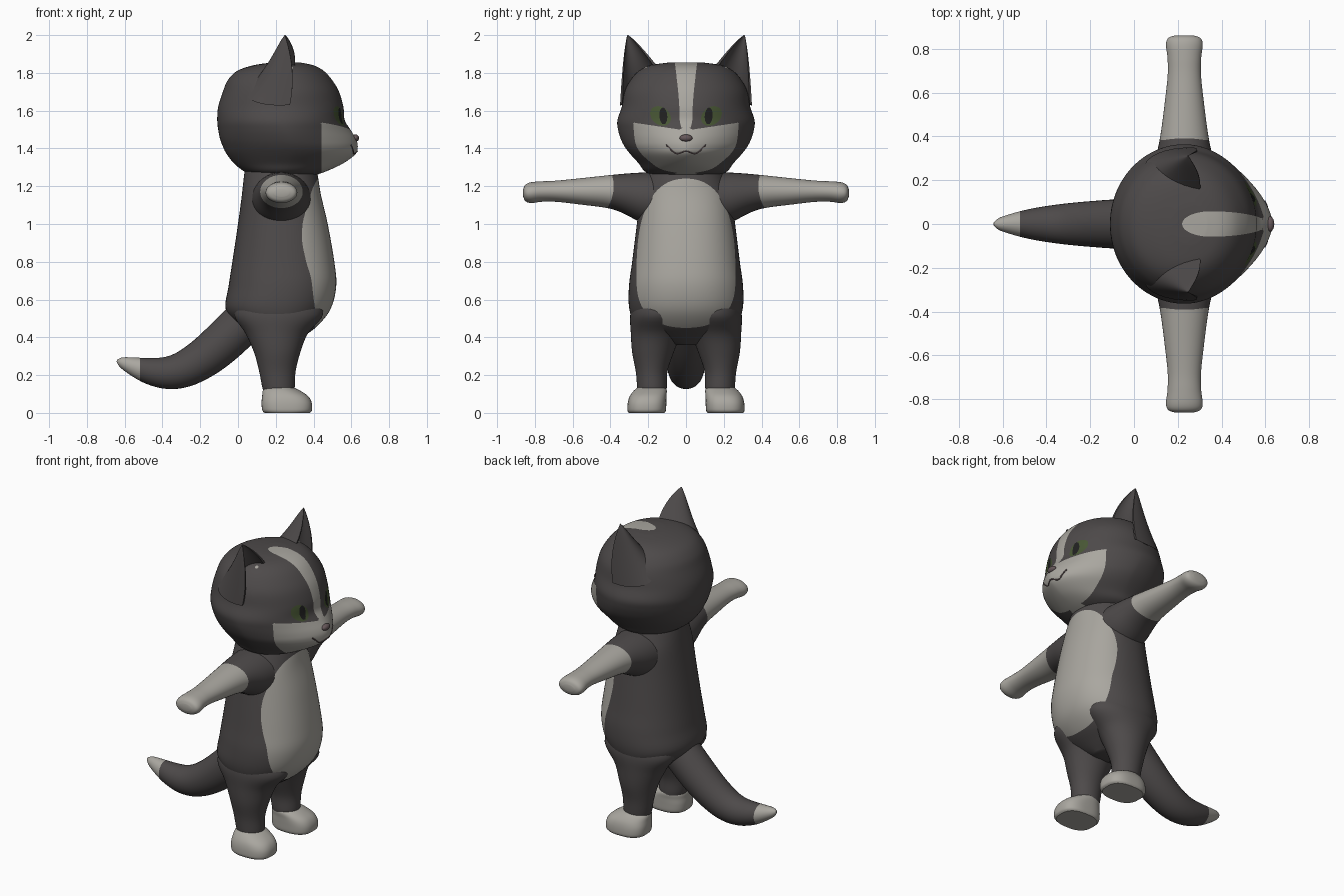
import bpy, bmesh, math
from mathutils import Vector
from mathutils.bvhtree import BVHTree

if "Cube" in bpy.data.objects:
    bpy.data.objects.remove(bpy.data.objects["Cube"])


def material(name, rgb):
    m = bpy.data.materials.new(name)
    m.diffuse_color = (*rgb, 1)
    m.use_nodes = True
    m.node_tree.nodes["Principled BSDF"].inputs["Base Color"].default_value = m.diffuse_color
    return m


FUR = material("dark_grey_fur", (0.075, 0.068, 0.068))
WHITE = material("off_white_fur", (0.40, 0.385, 0.35))
GREEN = material("eye_green", (0.065, 0.095, 0.035))
BLACK = material("pupil_black", (0.015, 0.015, 0.015))
NOSE = material("nose_pink_grey", (0.13, 0.095, 0.10))


def spline(rows, steps):
    """Catmull-Rom interpolation through rows of numbers."""
    out, last = [], len(rows) - 1
    for i in range(last):
        a, b, c, d = (rows[min(max(i + k, 0), last)] for k in (-1, 0, 1, 2))
        for j in range(steps):
            t = j / steps
            out.append([q + 0.5 * t * (r - p + t * (2*p - 5*q + 4*r - s + t * (3*(q - r) + s - p)))
                        for p, q, r, s in zip(a, b, c, d)])
    return out + [list(rows[-1])]


def loft(name, rings, mat):
    """Skin a list of closed point rings and cap both ends."""
    bm = bmesh.new()
    loops = [[bm.verts.new(p) for p in ring] for ring in rings]
    n = len(loops[0])
    for a, b in zip(loops, loops[1:]):
        for i in range(n):
            j = (i + 1) % n
            bm.faces.new((a[i], a[j], b[j], b[i]))
    bm.faces.new(loops[0])
    bm.faces.new(loops[-1])
    bmesh.ops.recalc_face_normals(bm, faces=bm.faces)
    me = bpy.data.meshes.new(name)
    bm.to_mesh(me)
    bm.free()
    ob = bpy.data.objects.new(name, me)
    bpy.context.collection.objects.link(ob)
    me.materials.append(mat)
    return smooth(ob)


def smooth(ob):
    ob.data.polygons.foreach_set("use_smooth", [True] * len(ob.data.polygons))
    ob.data.set_sharp_from_angle(angle=math.radians(40))
    return ob


def paint(ob, f, mat):
    """Cut the mesh along f = 0 and colour the faces where f > 0."""
    ob.data.materials.append(mat)
    bm = bmesh.new()
    bm.from_mesh(ob.data)
    bmesh.ops.triangulate(bm, faces=bm.faces)
    cuts = set()
    for e in list(bm.edges):
        a, b = e.verts
        if (f(a.co) > 0) == (f(b.co) > 0):
            continue
        lo, hi, inside = 0.0, 1.0, f(a.co) > 0
        for _ in range(12):
            mid = (lo + hi) / 2
            if (f(a.co.lerp(b.co, mid)) > 0) == inside:
                lo = mid
            else:
                hi = mid
        cuts.add(bmesh.utils.edge_split(e, a, min(max(lo, 0.001), 0.999))[1])
    for face in list(bm.faces):
        pair = [v for v in face.verts if v in cuts]
        if len(pair) == 2:
            bmesh.utils.face_split(face, pair[0], pair[1])
    for face in bm.faces:
        if f(face.calc_center_median()) > 0:
            face.material_index = len(ob.data.materials) - 1
    bm.to_mesh(ob.data)
    bm.free()
    smooth(ob)


def spow(v, e):
    return math.copysign(abs(v) ** e, v)


def stack(name, rows, mat, side=1, steps=5, n=64):
    """Horizontal sections: z, back x, front x, centre y, half width, front roundness."""
    rings = []
    for z, x0, x1, y, w, p in spline(rows, steps):
        ring, c, a = [], (x0 + x1) / 2, (x1 - x0) / 2
        for i in range(n):
            t = math.tau * i / n
            q = 2 / (p if math.cos(t) > 0 else max(p, 2))
            ring.append((c + a * spow(math.cos(t), q), side * (y + w * spow(math.sin(t), q)), z))
        rings.append(ring)
    return loft(name, rings, mat)


def ball(name, loc, scale, mat):
    bpy.ops.mesh.primitive_uv_sphere_add(segments=20, ring_count=12, location=loc)
    ob = bpy.context.object
    ob.name, ob.scale = name, scale
    ob.data.materials.append(mat)
    return smooth(ob)


# Torso with egg-shaped belly patch
body = stack("body", [
    (0.36, 0.13, 0.28, 0, 0.06, 2), (0.40, 0.06, 0.34, 0, 0.18, 2), (0.46, 0.00, 0.42, 0, 0.265, 2.1),
    (0.55, -0.065, 0.49, 0, 0.30, 2.2), (0.67, -0.05, 0.52, 0, 0.302, 2.2), (0.80, -0.03, 0.51, 0, 0.285, 2.2),
    (1.00, 0.00, 0.475, 0, 0.26, 2.2), (1.15, 0.02, 0.44, 0, 0.24, 2.2), (1.24, 0.03, 0.425, 0, 0.21, 2.1),
    (1.32, 0.04, 0.41, 0, 0.18, 2)], FUR)


def belly(v):
    h = abs(v.z - 0.72) / (0.52 if v.z > 0.72 else 0.27)
    return min(1 - h ** 2.7 - (abs(v.y) / 0.262) ** 2.3, v.x - 0.25)


paint(body, belly, WHITE)

# Head, muzzle included in the pointed front sections
head = stack("head", [
    (1.255, 0.08, 0.40, 0, 0.17, 2), (1.28, 0.03, 0.47, 0, 0.22, 1.9), (1.32, -0.02, 0.555, 0, 0.25, 1.7),
    (1.37, -0.06, 0.622, 0, 0.295, 1.6), (1.41, -0.08, 0.634, 0, 0.325, 1.6), (1.45, -0.095, 0.625, 0, 0.345, 1.62),
    (1.50, -0.105, 0.595, 0, 0.36, 1.75), (1.55, -0.11, 0.565, 0, 0.363, 1.95), (1.62, -0.105, 0.558, 0, 0.34, 2),
    (1.70, -0.08, 0.535, 0, 0.325, 2), (1.76, -0.055, 0.50, 0, 0.295, 2), (1.81, -0.005, 0.455, 0, 0.25, 2),
    (1.84, 0.08, 0.40, 0, 0.19, 2), (1.855, 0.18, 0.33, 0, 0.09, 2)], FUR, n=96)


def mask(v):
    cheeks = min(v.x - 0.443, 1.495 + 0.15 * abs(v.y) - v.z)
    reach = (v.x - 0.35) / (0.13 if v.x < 0.35 else 0.26)
    blaze = 0.1 * (1 - reach ** 2 - (v.y / 0.058) ** 2)
    strip = min(v.x - 0.42, 0.027 - abs(v.y))
    return max(cheeks, blaze, strip)


def oval(y, z, ry, rz):
    def f(v):
        dy = abs(v.y) - y
        return min(1 - (dy / ry) ** 2 - ((v.z - z - 0.25 * dy) / rz) ** 2, v.x - 0.3)
    return f


paint(head, mask, WHITE)
paint(head, oval(0.135, 1.572, 0.055, 0.05), GREEN)
paint(head, oval(0.120, 1.572, 0.021, 0.043), BLACK)

# Nose and mouth line laid on the muzzle
ball("nose", (0.622, 0, 1.455), (0.019, 0.034, 0.019), NOSE)
tree = BVHTree.FromPolygons([v.co for v in head.data.vertices], [p.vertices[:] for p in head.data.polygons])
curve = bpy.data.curves.new("mouth", "CURVE")
curve.dimensions, curve.bevel_depth, curve.bevel_resolution = "3D", 0.004, 1
line = curve.splines.new("POLY")
line.points.add(20)
for i, pt in enumerate(line.points):
    y = (i - 10) * 0.0105
    z = 1.375 + 0.03 * (y / 0.1) ** 2 + 0.01 * math.cos(y * 60)
    hit = tree.ray_cast(Vector((2, y, z)), Vector((-1, 0, 0)))[0]
    pt.co = (hit.x, y, z, 1)
curve.materials.append(NOSE)
bpy.context.collection.objects.link(bpy.data.objects.new("mouth", curve))

# Tail
path = spline([(0.02, 0.47, 0.115), (-0.09, 0.365, 0.112), (-0.19, 0.285, 0.105), (-0.29, 0.230, 0.096),
               (-0.38, 0.212, 0.085), (-0.47, 0.222, 0.070), (-0.55, 0.245, 0.050), (-0.615, 0.268, 0.028),
               (-0.641, 0.277, 0.006)], 4)
rings = []
for i, (x, z, r) in enumerate(path):
    a, b = path[max(i - 1, 0)], path[min(i + 1, len(path) - 1)]
    d = Vector((b[0] - a[0], 0, b[1] - a[1])).normalized()
    up = Vector((-d.z, 0, d.x))
    rings.append([Vector((x, r * math.sin(t), z)) + up * r * math.cos(t)
                  for t in (math.tau * k / 32 for k in range(32))])
paint(loft("tail", rings, FUR), lambda v: -0.52 - v.x, WHITE)

for s, label in ((1, "left"), (-1, "right")):
    # Leg and foot
    stack(label + "_leg", [
        (0.08, 0.15, 0.29, 0.18, 0.07, 2), (0.13, 0.13, 0.30, 0.180, 0.078, 2), (0.22, 0.112, 0.305, 0.182, 0.084, 2),
        (0.32, 0.085, 0.33, 0.175, 0.11, 2), (0.42, 0.04, 0.37, 0.16, 0.132, 2), (0.52, -0.02, 0.45, 0.15, 0.145, 2),
        (0.62, 0.02, 0.42, 0.14, 0.13, 2)], FUR, s)
    stack(label + "_foot", [
        (0.0, 0.14, 0.38, 0.208, 0.095, 2.6), (0.015, 0.128, 0.392, 0.208, 0.102, 2.7),
        (0.055, 0.125, 0.39, 0.206, 0.102, 2.7), (0.09, 0.128, 0.37, 0.20, 0.097, 2.5),
        (0.12, 0.132, 0.325, 0.188, 0.086, 2.2), (0.138, 0.15, 0.285, 0.18, 0.07, 2)], WHITE, s)

    # Arm: y, low z, high z, half depth
    rings = []
    for y, z0, z1, w in spline([
            (0.14, 0.98, 1.275, 0.16), (0.24, 1.01, 1.272, 0.145), (0.34, 1.06, 1.265, 0.122),
            (0.42, 1.085, 1.257, 0.107), (0.55, 1.102, 1.243, 0.09), (0.68, 1.117, 1.23, 0.076),
            (0.76, 1.118, 1.226, 0.077), (0.82, 1.111, 1.221, 0.084), (0.85, 1.121, 1.208, 0.073),
            (0.862, 1.145, 1.185, 0.04)], 5):
        rings.append([(0.23 + w * math.cos(t), s * y, (z0 + z1) / 2 + (z1 - z0) / 2 * math.sin(t))
                      for t in (math.tau * k / 36 for k in range(36))])
    paint(loft(label + "_arm", rings, FUR),
          lambda v: abs(v.y) - 0.385 - 2.5 * (v.z - 1.17) ** 2 + 0.15 * (v.z - 1.17), WHITE)

    # Ear: crescent section tapering to a point, hollow side forward
    base, tip = Vector((0.285, 0.237, 1.715)), Vector((0.25, 0.31, 2.0))
    across, back = Vector((-0.01, 0.112, -0.085)), Vector((-0.24, 0.01, -0.02))
    rings = []
    for k in range(15):
        t = k / 14
        size = max((1 - t) ** 0.82, 0.015)
        centre = base.lerp(tip, t)
        centre.x += 0.10 * t * (1 - t)
        arc = [math.pi * i / 16 for i in range(17)]
        ring = [centre + size * (across * math.cos(a) + back * math.sin(a)) for a in arc]
        ring += [centre + size * (across * 0.88 * math.cos(a) + back * 0.5 * math.sin(a)) for a in reversed(arc)]
        rings.append([(p.x, s * p.y, p.z) for p in ring])
    loft(label + "_ear", rings, FUR)
    ball(label + "_ear_tuft", (0.28, s * 0.205, 1.81), (0.02, 0.022, 0.024), WHITE)
